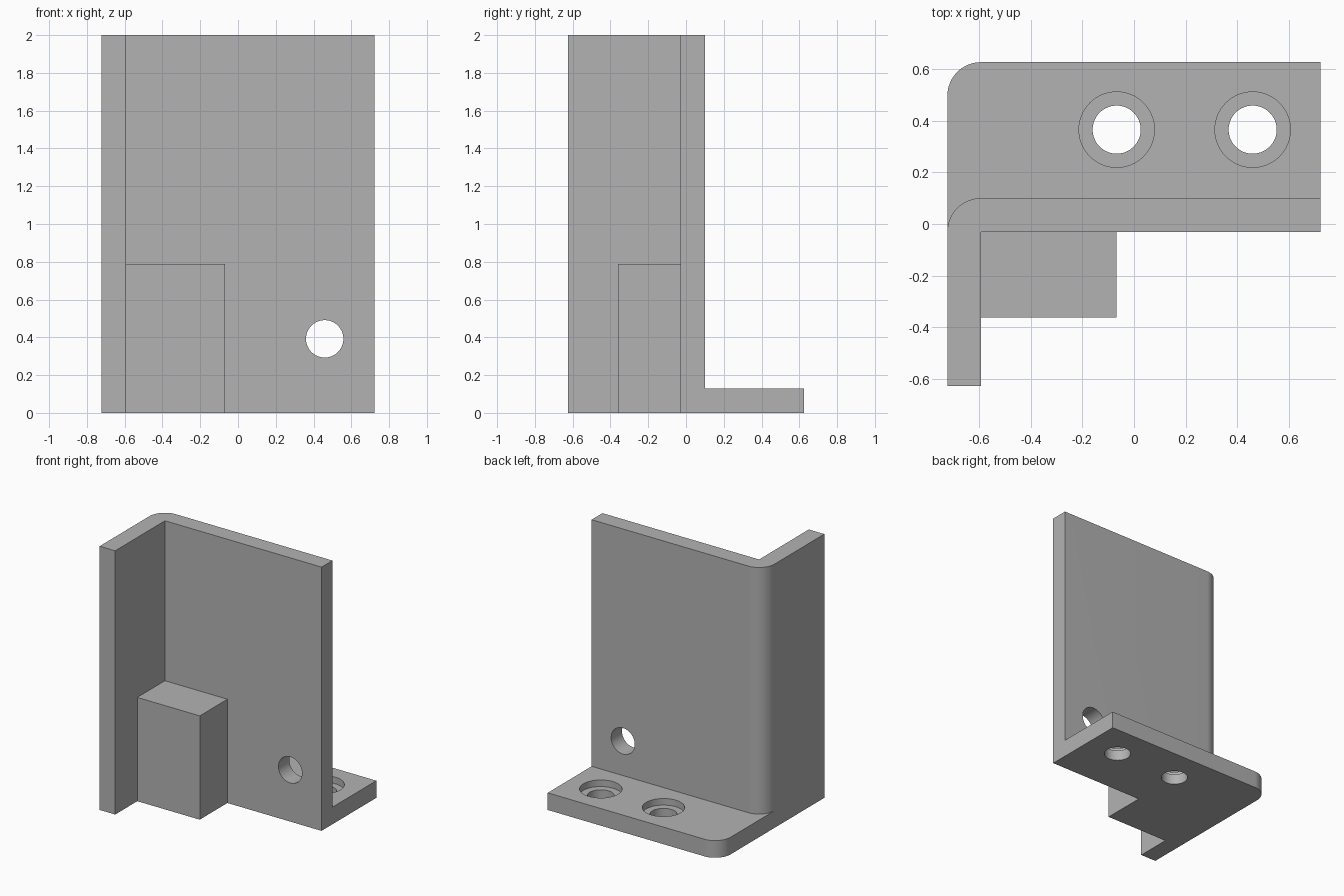
import bpy, bmesh, math

if "Cube" in bpy.data.objects:
    bpy.data.objects.remove(bpy.data.objects["Cube"])

grey = bpy.data.materials.new("plain grey")
grey.diffuse_color = (0.45, 0.45, 0.45, 1)
grey.use_nodes = True
grey.node_tree.nodes["Principled BSDF"].inputs["Base Color"].default_value = grey.diffuse_color

X0, X1 = -0.722, 0.722      # overall width
Y0, Y1 = -0.626, 0.626      # overall depth
T = 0.13                    # plate thickness
XI, YI = X0 + T, -0.03      # inside faces of the two walls
YB = YI + T                 # back of the wide wall


def prism(name, outline, z0, z1):
    """Extrude a plan outline between two heights."""
    bm = bmesh.new()
    face = bm.faces.new([bm.verts.new((x, y, z0)) for x, y in outline])
    new = bmesh.ops.extrude_face_region(bm, geom=[face])["geom"]
    for v in new:
        if isinstance(v, bmesh.types.BMVert):
            v.co.z = z1
    bmesh.ops.recalc_face_normals(bm, faces=bm.faces)
    mesh = bpy.data.meshes.new(name)
    bm.to_mesh(mesh)
    bm.free()
    mesh.materials.append(grey)
    ob = bpy.data.objects.new(name, mesh)
    bpy.context.collection.objects.link(ob)
    return ob


def corner(y_back, steps=16):
    """Rounded back-left corner, running from the back edge to the left edge."""
    angles = [math.pi / 2 * (1 + i / steps) for i in range(steps + 1)]
    return [(XI + T * math.cos(a), y_back - T + T * math.sin(a)) for a in angles]


def drill(name, radius, depth, location, tilt=0):
    bpy.ops.mesh.primitive_cylinder_add(vertices=64, radius=radius, depth=depth,
                                        location=location, rotation=(tilt, 0, 0))
    ob = bpy.context.object
    ob.name = name
    ob.data.materials.append(grey)
    return ob


def combine(target, tool, operation):
    mod = target.modifiers.new(tool.name, 'BOOLEAN')
    mod.operation, mod.solver, mod.object = operation, 'EXACT', tool
    bpy.ops.object.select_all(action='DESELECT')
    bpy.context.view_layer.objects.active = target
    target.select_set(True)
    bpy.ops.object.modifier_apply(modifier=mod.name)
    bpy.data.objects.remove(tool)


# L-shaped upright walls with a rounded outer corner
bracket = prism("corner_bracket", [(X1, YI), (X1, YB)] + corner(YB)
                + [(X0, Y0), (XI, Y0), (XI, YI)], 0, 2)

# Foot flange behind the wide wall
flange = prism("foot_flange", [(X1, YI), (X1, Y1)] + corner(Y1) + [(X0, YI)], 0, T)
combine(bracket, flange, 'UNION')

# Block in the inside corner, set into both walls
block = prism("corner_block", [(XI - 0.05, -0.361), (-0.068, -0.361),
                               (-0.068, YI + 0.05), (XI - 0.05, YI + 0.05)], 0, 0.787)
combine(bracket, block, 'UNION')

# Counterbored screw holes in the flange
for x in (-0.067, 0.459):
    combine(bracket, drill("screw_hole", 0.093, 0.6, (x, 0.365, 0.1)), 'DIFFERENCE')
    combine(bracket, drill("counterbore", 0.146, 0.2, (x, 0.365, T - 0.05 + 0.1)), 'DIFFERENCE')

# Cross hole through the wide wall
combine(bracket, drill("wall_hole", 0.099, 0.4, (0.459, 0.035, 0.392), math.pi / 2), 'DIFFERENCE')

# Smooth curved surfaces, crisp edges
bpy.ops.object.select_all(action='DESELECT')
bpy.context.view_layer.objects.active = bracket
bracket.select_set(True)
bpy.ops.object.shade_smooth_by_angle(angle=math.radians(30))
